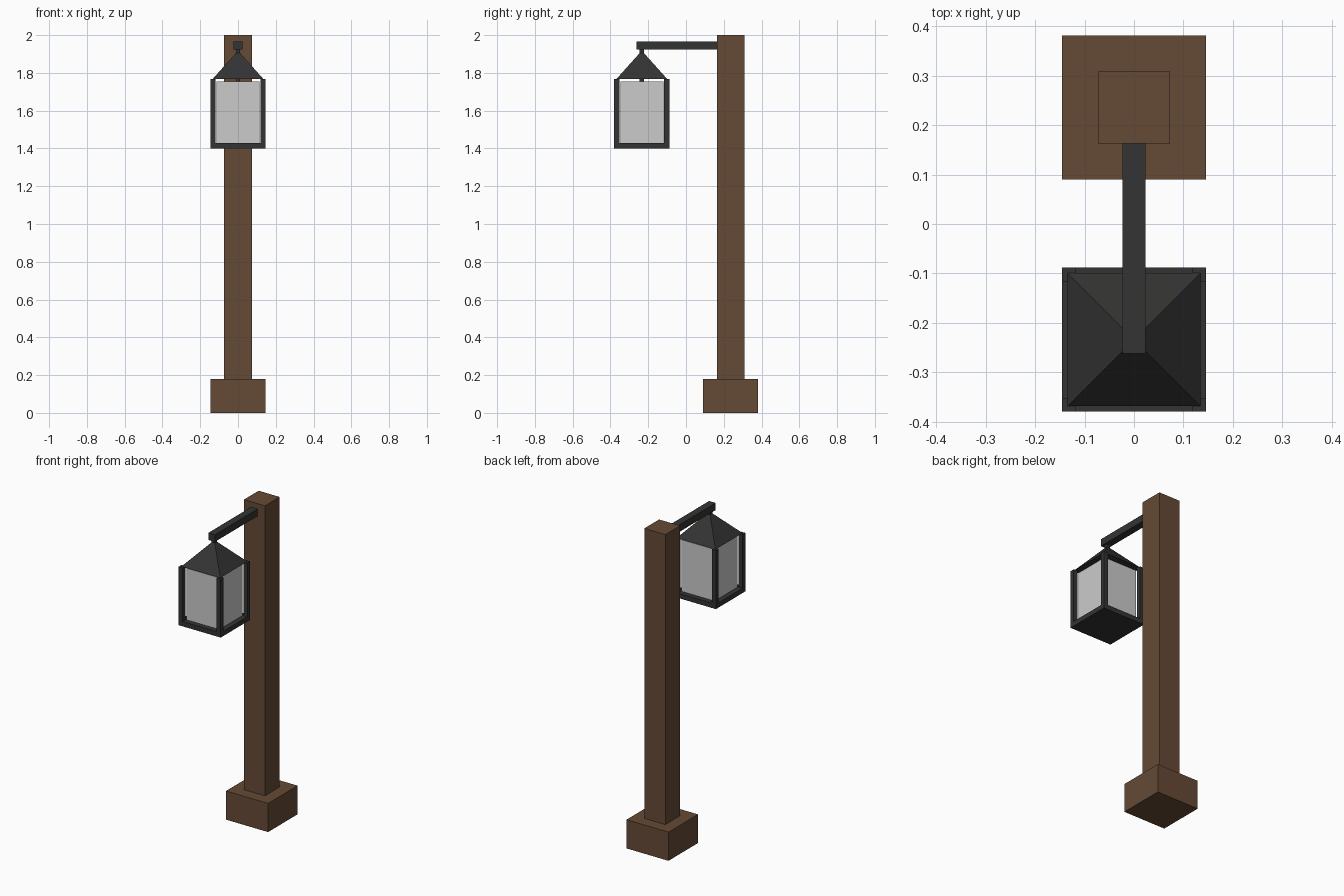
import bpy, bmesh
from mathutils import Matrix, Vector

if "Cube" in bpy.data.objects:
    bpy.data.objects.remove(bpy.data.objects["Cube"])


def material(name, color):
    m = bpy.data.materials.new(name)
    m.diffuse_color = color
    m.use_nodes = True
    m.node_tree.nodes["Principled BSDF"].inputs["Base Color"].default_value = m.diffuse_color
    return m


wood = material("wood", (0.13, 0.068, 0.036, 1))
iron = material("dark_iron", (0.034, 0.034, 0.033, 1))


def add_object(name, bm, mat):
    mesh = bpy.data.meshes.new(name)
    bm.to_mesh(mesh)
    bm.free()
    if mat:
        mesh.materials.append(mat)
    ob = bpy.data.objects.new(name, mesh)
    bpy.context.collection.objects.link(ob)
    return ob


def box(name, lo, hi, mat=None):
    lo, hi = Vector(lo), Vector(hi)
    bm = bmesh.new()
    bmesh.ops.create_cube(bm, size=1)
    bmesh.ops.scale(bm, vec=hi - lo, verts=bm.verts)
    bmesh.ops.translate(bm, vec=(lo + hi) / 2, verts=bm.verts)
    return add_object(name, bm, mat)


def square(name, half, z0, z1, y, mat=None, x=0.0):
    return box(name, (x - half, y - half, z0), (x + half, y + half, z1), mat)


POST_Y, LAMP_Y = 0.236, -0.234

# Wooden post and its foot
square("base", 0.146, 0, 0.18, POST_Y, wood)
square("post", 0.073, 0.18, 2.0, POST_Y, wood)

# Iron arm and hanging rod
box("arm", (-0.023, -0.262, 1.923), (0.023, 0.163, 1.967), iron)
square("hanging_rod", 0.011, 1.75, 1.923, LAMP_Y, iron)

# Lantern floor, corner posts and glass
square("lantern_floor", 0.146, 1.40, 1.43, LAMP_Y, iron)
for sx in (-1, 1):
    for sy in (-1, 1):
        square("lantern_corner_post", 0.014, 1.43, 1.767,
               LAMP_Y + sy * 0.132, iron, sx * 0.132)
square("lantern_glass", 0.114, 1.43, 1.754, LAMP_Y)

# Pyramid roof
bm = bmesh.new()
bmesh.ops.create_cube(bm, size=1)
for v in bm.verts:
    top = v.co.z > 0
    half = 0.005 if top else 0.135
    v.co = Vector((v.co.x * 2 * half, v.co.y * 2 * half + LAMP_Y,
                   1.912 if top else 1.767))
add_object("lantern_roof", bm, iron)
